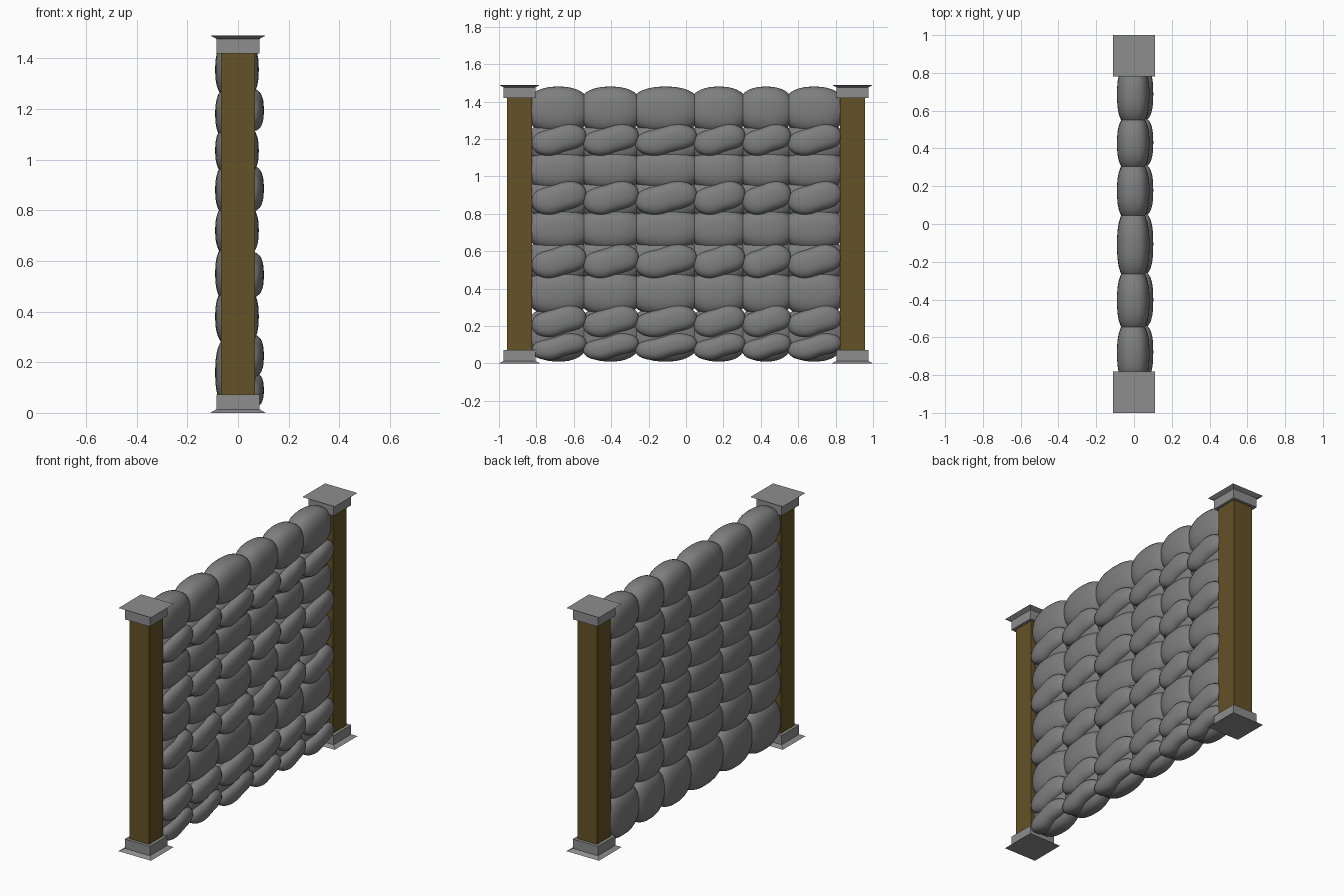
import bpy, bmesh, math

if "Cube" in bpy.data.objects:
    bpy.data.objects.remove(bpy.data.objects["Cube"])


def material(name, rgb):
    m = bpy.data.materials.new(name)
    m.diffuse_color = (*rgb, 1)
    m.use_nodes = True
    m.node_tree.nodes["Principled BSDF"].inputs["Base Color"].default_value = m.diffuse_color
    return m


WOOD = material("wood", (0.13, 0.085, 0.02))
STONE = material("dark_stone", (0.21, 0.21, 0.21))
METAL = material("grey_trim", (0.27, 0.27, 0.27))


def finish(bm, name, mat, smooth=False):
    bmesh.ops.recalc_face_normals(bm, faces=bm.faces[:])
    me = bpy.data.meshes.new(name)
    bm.to_mesh(me)
    bm.free()
    ob = bpy.data.objects.new(name, me)
    bpy.context.collection.objects.link(ob)
    if smooth:
        me.polygons.foreach_set("use_smooth", [True] * len(me.polygons))
    me.materials.append(mat)
    return ob


def square_stack(name, y, rings, mat):
    """Square cross-sections (half width, z) joined into a closed solid."""
    bm = bmesh.new()
    loops = [[bm.verts.new((sx * h, y + sy * h, z))
              for sx, sy in ((-1, -1), (1, -1), (1, 1), (-1, 1))] for h, z in rings]
    for a, b in zip(loops, loops[1:]):
        for i in range(4):
            j = (i + 1) % 4
            bm.faces.new((a[i], a[j], b[j], b[i]))
    bm.faces.new(loops[0][::-1])
    bm.faces.new(loops[-1])
    return finish(bm, name, mat)


def add_stone(bm, centre, half, sway=0.0):
    """Pillow-shaped stone; sway lifts the +y end and lowers the -y end."""
    vs = bmesh.ops.create_uvsphere(bm, u_segments=32, v_segments=20, radius=1)["verts"]
    for v in vs:
        x, y, z = v.co
        r = (abs(y) ** 2.4 + abs(z) ** 2.4) ** (1 / 2.4)
        n = (abs(x) ** 2.6 + r ** 2.6) ** (1 / 2.6)
        x, y, z = x / n, y / n, z / n
        v.co = (centre[0] + half[0] * x,
                centre[1] + half[1] * y,
                centre[2] + half[2] * z + sway * math.tanh(3 * y))


# Posts with flared caps and feet
END = [(0.11, 0), (0.085, 0.014), (0.085, 0.072)]
for side, y in (("left", -0.89), ("right", 0.89)):
    square_stack(f"{side}_post", y, [(0.067, 0.06), (0.067, 1.43)], WOOD)
    square_stack(f"{side}_post_foot", y, END, METAL)
    square_stack(f"{side}_post_cap", y, [(h, 1.49 - z) for h, z in END[::-1]], METAL)

# Wall stones: columns by edge positions, rows by (height, half height)
EDGES = [-0.82, -0.545, -0.265, 0.045, 0.305, 0.55, 0.82]
ROWS = [(1.355, 0.125), (1.18, 0.115), (1.035, 0.11), (0.88, 0.115),
        (0.72, 0.115), (0.55, 0.125), (0.38, 0.125), (0.16, 0.15)]
FACING = [(1.195, 0.074), (0.885, 0.08), (0.545, 0.08), (0.225, 0.075), (0.09, 0.06)]
columns = [((a + b) / 2, (b - a) / 2) for a, b in zip(EDGES, EDGES[1:])]

for i, (z, hz) in enumerate(ROWS):
    bm = bmesh.new()
    bulge = 0.006 if i % 2 == 0 else 0      # plain rows stand a little prouder
    for y, hy in columns:
        add_stone(bm, (-0.01 + bulge, y, z), (0.08 + bulge, hy * 1.25, hz))
    finish(bm, f"wall_stone_row_{i + 1}", STONE, smooth=True)

# Raised slanting stones on the +x face
for i, (z, hz) in enumerate(FACING):
    bm = bmesh.new()
    for y, hy in columns:
        add_stone(bm, (0.046, y + 0.004, z), (0.056, hy * 1.06, hz), sway=0.018)
    finish(bm, f"facing_stone_row_{i + 1}", STONE, smooth=True)
